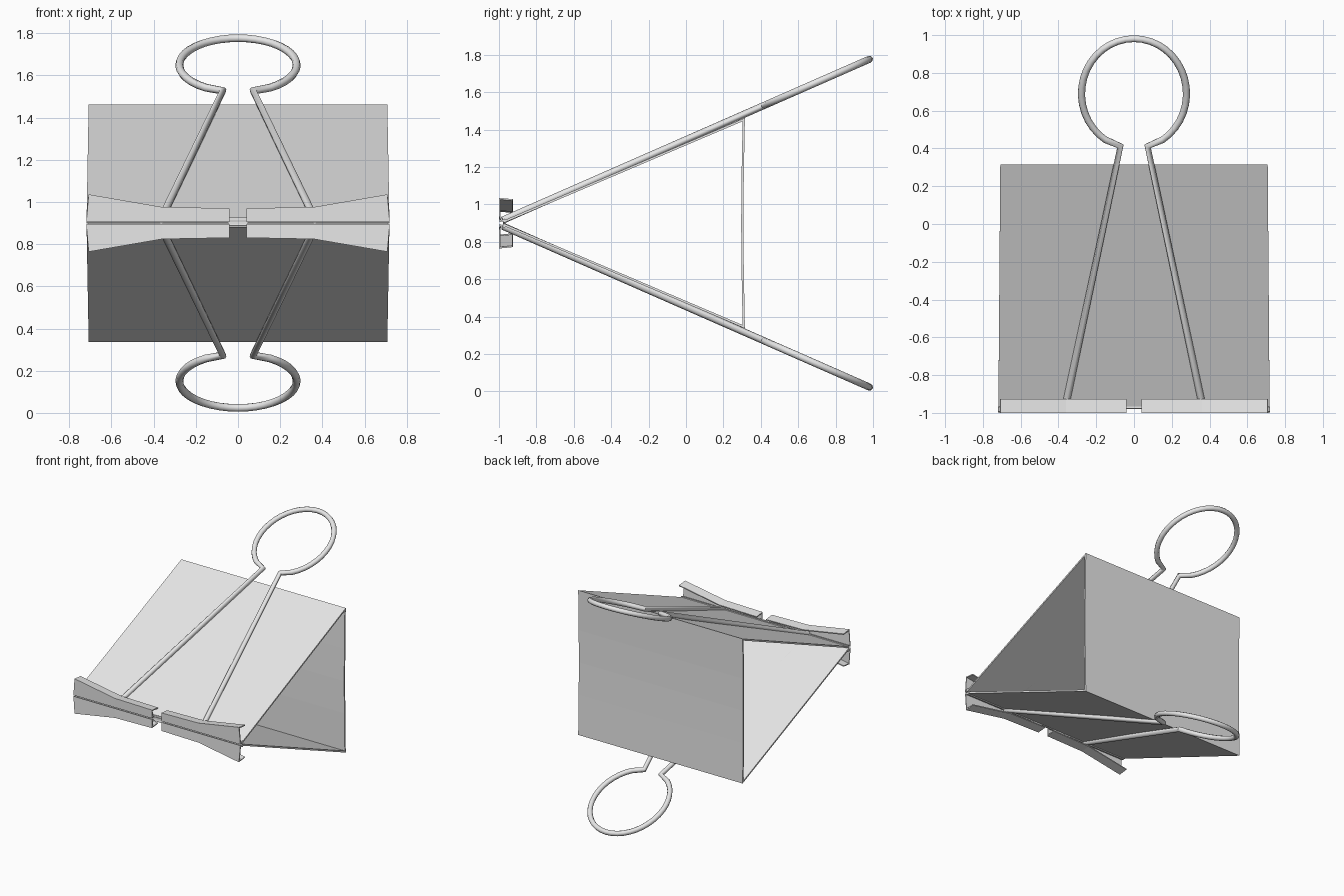
import bpy, math

if "Cube" in bpy.data.objects:
    bpy.data.objects.remove(bpy.data.objects["Cube"])

MID = 0.9  # height of the symmetry plane

steel = bpy.data.materials.new("grey steel")
steel.diffuse_color = (0.8, 0.8, 0.8, 1)
steel.use_nodes = True
steel.node_tree.nodes["Principled BSDF"].inputs["Base Color"].default_value = steel.diffuse_color


def sheet(name, rows, thickness, mirror):
    """Skin rows of points (stations along x) into a sheet of constant thickness."""
    n = len(rows[0])
    verts = [p for row in rows for p in row]
    faces = []
    for s in range(len(rows) - 1):
        for i in range(n - 1):
            a = s * n + i
            faces.append((a, a + n, a + n + 1, a + 1))
    mesh = bpy.data.meshes.new(name)
    mesh.from_pydata(verts, [], faces)
    mesh.materials.append(steel)
    ob = bpy.data.objects.new(name, mesh)
    ob.location.z = MID
    bpy.context.collection.objects.link(ob)
    solid = ob.modifiers.new("thickness", 'SOLIDIFY')
    solid.thickness = thickness
    solid.offset = -1
    solid.use_even_offset = True
    if mirror:
        mir = ob.modifiers.new("mirror", 'MIRROR')
        mir.use_axis = (True, False, True)
        mir.use_clip = False
        mir.use_mirror_merge = False
    return ob


# Clip body: open triangular sleeve, (half width, y, z)
profile = [(0.718, -0.98, 0.012), (0.708, 0.315, 0.563), (0.708, 0.309, 0.25),
           (0.708, 0.307, 0.0), (0.708, 0.309, -0.25), (0.708, 0.315, -0.563),
           (0.718, -0.98, -0.012)]
sheet("clip_body", [[(s * w, y, z) for w, y, z in profile] for s in (-1, 1)],
      0.012, False)

# Rolled lips: channel sections that flare toward the outer ends
rows = []
for x, h, flare in ((0.04, 0.07, 0), (0.36, 0.076, 0), (0.708, 0.136, 0.011)):
    rows.append([(x + flare, -0.965, 0.017), (x + flare, -0.998, 0.004),
                 (x, -1.0, h), (x, -0.926, h - 0.008)])
sheet("rolled_lip", rows, 0.008, True)

# Narrow fold visible in the gap between the lips
sheet("centre_fold", [[(x, -0.978, -0.022), (x, -0.978, 0.026)]
                      for x in (-0.045, 0.045)], 0.012, False)


def wire_handle(name, side):
    """Wire loop with two splayed legs, lying on a sloped plate."""
    flat = [(0.366, -0.98), (0.072, 0.412)]
    for i in range(33):
        a = math.radians(-57 + (180 + 2 * 57) * i / 32)
        flat.append((0.278 * math.cos(a), 0.69 + 0.291 * math.sin(a)))
    flat += [(-0.072, 0.412), (-0.366, -0.98)]
    curve = bpy.data.curves.new(name, 'CURVE')
    curve.dimensions = '3D'
    curve.bevel_depth = 0.019
    curve.bevel_resolution = 2
    curve.use_fill_caps = True
    spline = curve.splines.new('POLY')
    spline.points.add(len(flat) - 1)
    for p, (x, y) in zip(spline.points, flat):
        p.co = (x, y, MID + side * (0.016 + 0.4388 * (y + 0.98)), 1)
    curve.materials.append(steel)
    ob = bpy.data.objects.new(name, curve)
    bpy.context.collection.objects.link(ob)
    bpy.ops.object.select_all(action='DESELECT')
    ob.select_set(True)
    bpy.context.view_layer.objects.active = ob
    bpy.ops.object.convert(target='MESH')
    bpy.ops.object.shade_smooth_by_angle(angle=math.radians(50))


wire_handle("upper_handle", 1)
wire_handle("lower_handle", -1)
